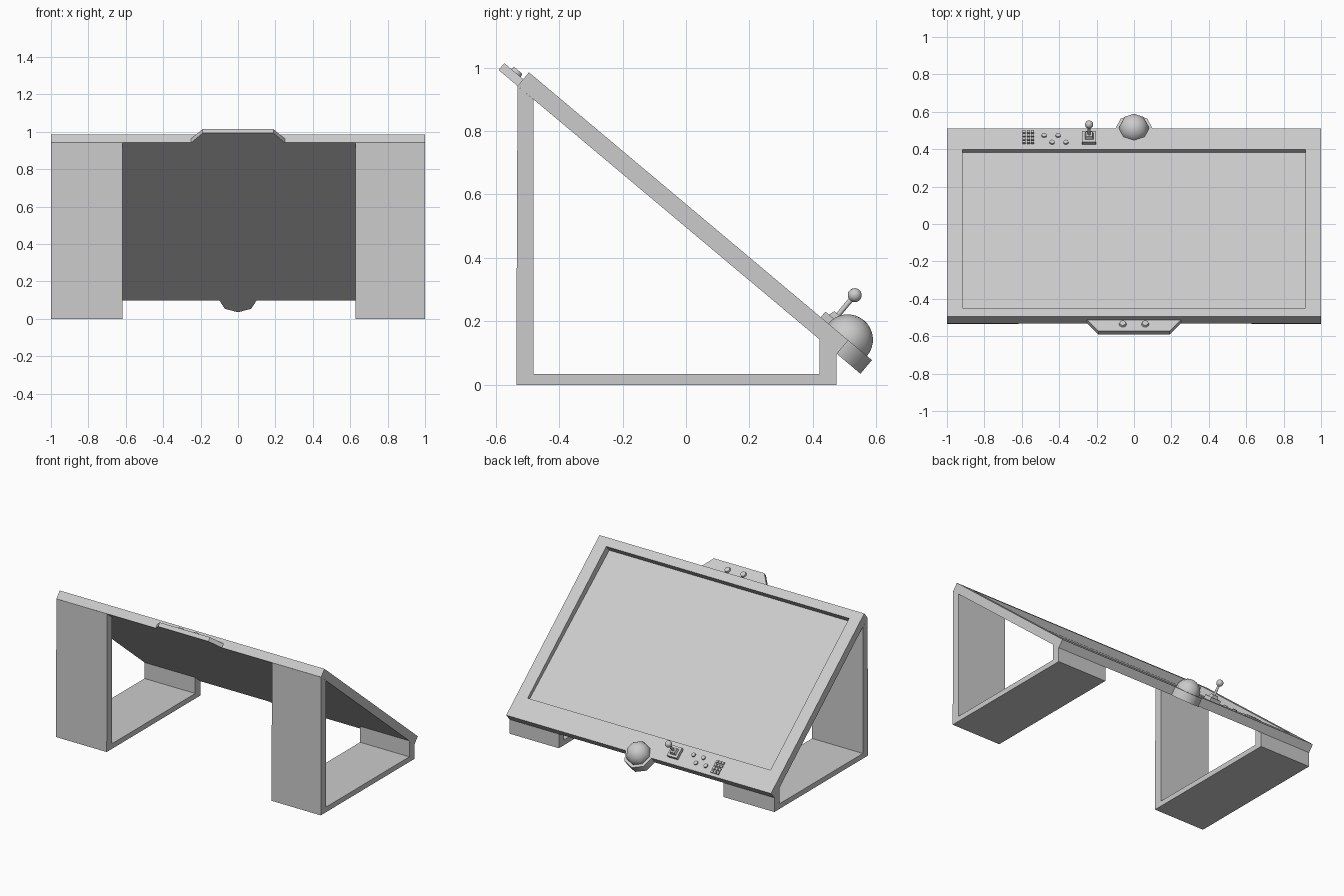
import bpy, bmesh, math
from mathutils import Matrix, Vector

if "Cube" in bpy.data.objects:
    bpy.data.objects.remove(bpy.data.objects["Cube"])

# Frame of the sloped desk top: x across, y down the slope, z out of the surface
SLOPE = Matrix.Translation((0, -0.495, 0.985)) @ Matrix.Rotation(math.radians(-40), 4, 'X')
LENGTH, THICK = 1.314, 0.056


def finish(name, bm, matrix=SLOPE, smooth=False):
    bmesh.ops.recalc_face_normals(bm, faces=bm.faces[:])
    bm.transform(matrix)
    mesh = bpy.data.meshes.new(name)
    bm.to_mesh(mesh)
    bm.free()
    ob = bpy.data.objects.new(name, mesh)
    bpy.context.collection.objects.link(ob)
    if smooth:
        bpy.ops.object.select_all(action='DESELECT')
        bpy.context.view_layer.objects.active = ob
        ob.select_set(True)
        bpy.ops.object.shade_smooth_by_angle(angle=math.radians(46))
    return ob


def prism(name, points, offset, matrix=SLOPE):
    """Closed solid between a planar outline and its offset copy."""
    bm = bmesh.new()
    a = [bm.verts.new(p) for p in points]
    b = [bm.verts.new(Vector(p) + Vector(offset)) for p in points]
    bm.faces.new(a)
    bm.faces.new(b)
    for i in range(len(a)):
        j = (i + 1) % len(a)
        bm.faces.new((a[i], a[j], b[j], b[i]))
    return finish(name, bm, matrix)


def cone(name, x, y, z0, z1, r0, r1, sides, turn=0, smooth=False):
    bm = bmesh.new()
    bmesh.ops.create_cone(bm, cap_ends=True, segments=sides, radius1=r0, radius2=r1, depth=z1 - z0,
                          matrix=Matrix.Translation((x, y, (z0 + z1) / 2)) @ Matrix.Rotation(turn, 4, 'Z'))
    return finish(name, bm, smooth=smooth)


def ball(name, x, y, z, r, segs, rings, half=False):
    bm = bmesh.new()
    bmesh.ops.create_uvsphere(bm, u_segments=segs, v_segments=rings, radius=r)
    if half:
        bmesh.ops.bisect_plane(bm, geom=bm.verts[:] + bm.edges[:] + bm.faces[:], plane_co=(0, 0, -0.001),
                               plane_no=(0, 0, 1), clear_inner=True)
    bm.transform(Matrix.Translation((x, y, z)))
    return finish(name, bm, smooth=True)


# Desk top slab with a recessed screen whose floor is deeper at the high edge
bm = bmesh.new()
rects = [(1, 0, LENGTH, -THICK, -THICK), (1, 0, LENGTH, 0, 0),
         (0.917, 0.059, 1.166, 0, 0), (0.917, 0.059, 1.166, -0.05, -0.024)]
rings = [[bm.verts.new(p) for p in ((-w, a, za), (w, a, za), (w, b, zb), (-w, b, zb))]
         for w, a, b, za, zb in rects]
for lo, hi in zip(rings, rings[1:]):
    for i in range(4):
        j = (i + 1) % 4
        bm.faces.new((lo[i], lo[j], hi[j], hi[i]))
bm.faces.new(rings[0])
bm.faces.new(rings[-1])
finish("screen_slab", bm)

# Two wide legs: tall back plate, floor plate and short front plate
leg = [(-0.531, 0.942), (-0.535, 0), (0.475, 0), (0.475, 0.1),
       (0.42, 0.145), (0.42, 0.035), (-0.48, 0.035), (-0.48, 0.899)]
for side, x, width in (("left", -1, 0.383), ("right", 0.628, 0.372)):
    prism(side + "_leg", [(x, y, z) for y, z in leg], (width, 0, 0), Matrix.Identity(4))

# Sensor bar on the high edge with two lenses
prism("sensor_bar", [(-0.25, 0, -THICK), (-0.19, -0.078, -THICK), (0.19, -0.078, -THICK), (0.25, 0, -THICK)],
      (0, 0, 0.028))
for x in (-0.06, 0.06):
    cone("sensor_lens", x, -0.03, -0.028, -0.017, 0.02, 0.017, 12, smooth=True)

# Trackball dome on an eight-sided collar on the low edge
cone("trackball_collar", 0, LENGTH - 0.003, -THICK, 0, 0.1, 0.1, 8, smooth=True)
ball("trackball_dome", 0, LENGTH - 0.003, 0, 0.08, 8, 16, half=True)

# Joystick
jx, jy, q = -0.24, 1.238, math.pi / 4
cone("joystick_base", jx, jy, 0, 0.023, 0.053, 0.053, 4, q)
cone("joystick_boot", jx, jy, 0.023, 0.042, 0.032, 0.024, 4, q)
cone("joystick_shaft", jx, jy, 0.04, 0.115, 0.008, 0.008, 10, smooth=True)
ball("joystick_knob", jx, jy, 0.122, 0.022, 16, 10)

# Round buttons in two staggered rows
for x, y in ((-0.481, 1.262), (-0.406, 1.262), (-0.438, 1.215), (-0.364, 1.215)):
    cone("round_button", x, y, 0, 0.008, 0.014, 0.013, 12, smooth=True)

# Keypad, three keys by four
for i in range(3):
    for j in range(4):
        cone("keypad_key", -0.587 + i * 0.022, 1.214 + j * 0.024, 0, 0.009, 0.0115, 0.0115, 4, q)
